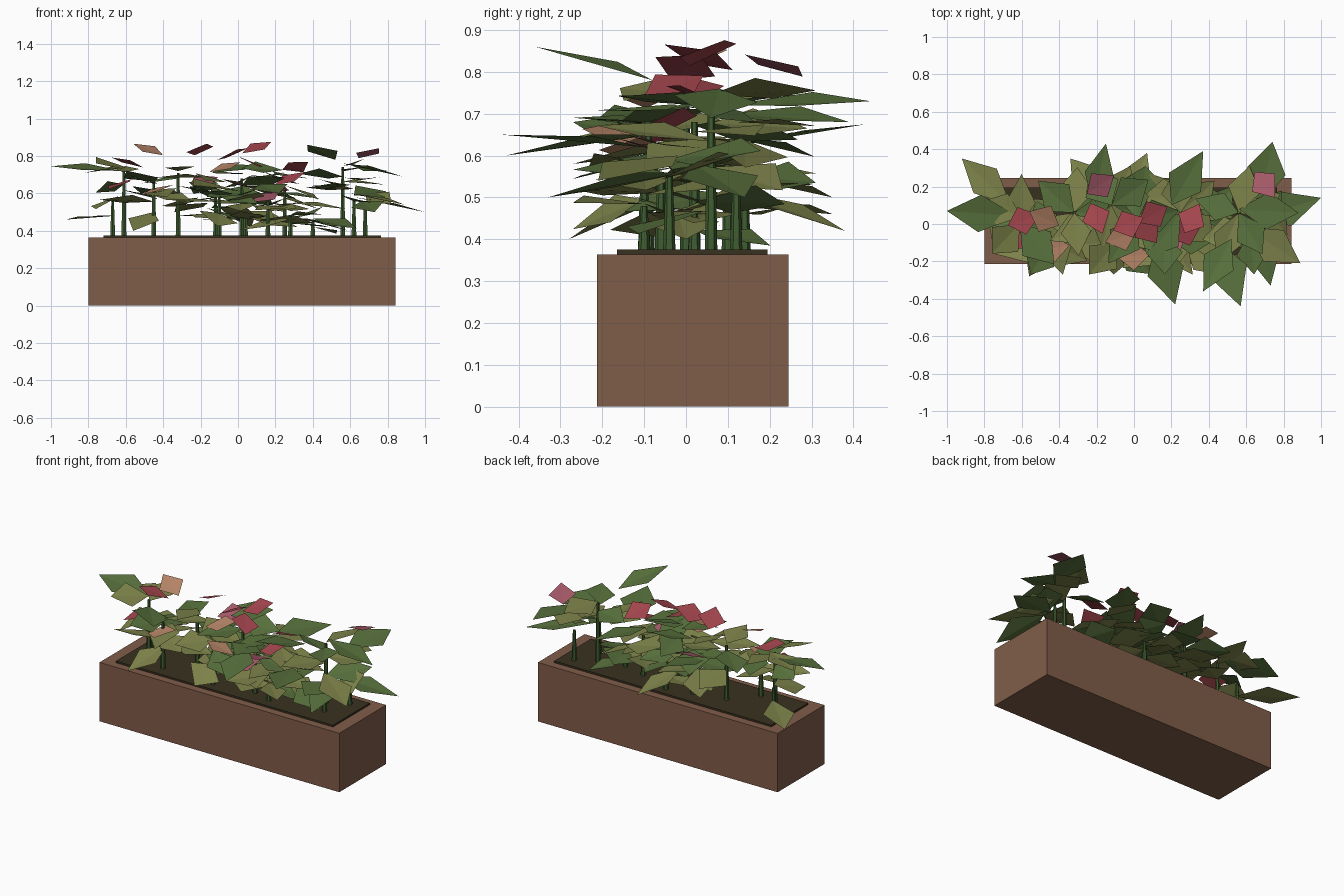
import bpy, bmesh, math, random
from mathutils import Vector

random.seed(23)


def material(name, rgb):
    m = bpy.data.materials.new(name)
    m.diffuse_color = (*rgb, 1)
    return m


BOX = material("terracotta brown", (0.217, 0.109, 0.066))
SOIL = material("dark soil", (0.04, 0.031, 0.014))
STEM = material("stem green", (0.05, 0.11, 0.03))
GREEN = material("leaf green", (0.098, 0.165, 0.046))
OLIVE = material("olive leaf", (0.205, 0.225, 0.068))
RED = material("petal red", (0.37, 0.06, 0.075))
PINK = material("petal pink", (0.38, 0.10, 0.14))
PEACH = material("petal peach", (0.48, 0.24, 0.14))


def finish(name, bm, mats):
    me = bpy.data.meshes.new(name)
    bm.to_mesh(me)
    bm.free()
    for m in mats:
        me.materials.append(m)
    ob = bpy.data.objects.new(name, me)
    bpy.context.collection.objects.link(ob)
    return ob


def block(bm, x0, x1, y0, y1, z0, z1):
    vs = bmesh.ops.create_cube(bm, size=1)["verts"]
    for v in vs:
        v.co = Vector((x0 if v.co.x < 0 else x1, y0 if v.co.y < 0 else y1,
                       z0 if v.co.z < 0 else z1))


def leaf(bm, base, tip, width, mat, fold=0.01, roll=0.02):
    """Kite leaf folded along its midrib, facing up."""
    base, tip = Vector(base), Vector(tip)
    side = (tip - base).cross(Vector((0, 0, 1))).normalized() * width / 2
    mid = base.lerp(tip, random.uniform(0.42, 0.55))
    lift = Vector((0, 0, fold))
    twist = Vector((0, 0, random.uniform(-roll, roll)))
    b, t, r, l = [bm.verts.new(p) for p in
                  (base, tip, mid + side + lift + twist, mid - side + lift - twist)]
    for tri in ((b, r, t), (b, t, l)):
        f = bm.faces.new(tri)
        f.normal_update()
        if f.normal.z < 0:
            f.normal_flip()
        f.material_index = mat


# Planter box
bm = bmesh.new()
block(bm, -0.798, 0.842, -0.213, 0.245, 0, 0.364)
finish("planter_box", bm, [BOX])

# Soil bed
bm = bmesh.new()
block(bm, -0.72, 0.765, -0.165, 0.195, 0.35, 0.375)
finish("soil_bed", bm, [SOIL])

# Plants: x, y, stem top, lowest leaf height, highest leaf height, filler leaves
PLANTS = [
    (-0.67, 0.10, 0.56, 0.55, 0.60, 1), (-0.61, 0.00, 0.72, 0.60, 0.76, 5),
    (-0.45, -0.09, 0.66, 0.54, 0.70, 5), (-0.32, 0.06, 0.71, 0.54, 0.74, 5),
    (-0.12, 0.10, 0.60, 0.46, 0.73, 8), (-0.10, -0.10, 0.58, 0.45, 0.66, 7),
    (0.02, 0.02, 0.68, 0.47, 0.75, 9), (0.04, 0.14, 0.55, 0.44, 0.66, 5),
    (0.16, -0.06, 0.56, 0.43, 0.69, 8), (0.25, 0.06, 0.62, 0.45, 0.73, 8),
    (0.28, -0.10, 0.48, 0.43, 0.56, 6), (0.40, 0.02, 0.46, 0.41, 0.50, 4),
    (0.56, 0.06, 0.74, 0.62, 0.76, 5), (0.62, -0.04, 0.56, 0.54, 0.64, 3),
    (0.68, 0.12, 0.56, 0.56, 0.72, 2),
]
bm = bmesh.new()
for x, y, top, *_ in PLANTS:
    vs = bmesh.ops.create_cone(bm, segments=6, radius1=0.015, radius2=0.008,
                               depth=top - 0.37, cap_ends=True)["verts"]
    bmesh.ops.translate(bm, verts=vs, vec=(x, y, (top + 0.37) / 2))
finish("stems", bm, [STEM])

# Outer leaves that set the silhouette: base, tip, width
OUTER_GREEN = [
    (-0.62, 0.04, 0.72, -1.0, 0.07, 0.745, 0.20), (0.67, 0.10, 0.72, 0.74, 0.44, 0.73, 0.21),
    (-0.22, 0.10, 0.62, -0.15, 0.43, 0.675, 0.16), (0.12, -0.08, 0.65, 0.22, -0.43, 0.60, 0.20),
    (0.45, -0.10, 0.62, 0.57, -0.44, 0.65, 0.21), (0.52, -0.08, 0.78, 0.37, -0.36, 0.86, 0.18),
    (0.20, 0.10, 0.70, 0.37, 0.39, 0.68, 0.20), (0.62, 0.02, 0.58, 1.0, 0.14, 0.50, 0.19),
    (0.56, 0.08, 0.76, 0.88, 0.06, 0.69, 0.20), (0.66, 0.0, 0.56, 0.73, -0.33, 0.50, 0.18),
]
OUTER_OLIVE = [
    (-0.66, 0.10, 0.48, -0.92, 0.35, 0.46, 0.18), (0.60, -0.02, 0.60, 0.89, -0.21, 0.54, 0.20),
    (-0.16, 0.12, 0.55, -0.34, 0.35, 0.50, 0.18), (-0.05, 0.10, 0.52, 0.07, 0.38, 0.42, 0.17),
    (-0.45, -0.05, 0.50, -0.56, -0.28, 0.40, 0.18), (-0.45, 0.0, 0.62, -0.38, -0.27, 0.58, 0.18),
    (-0.60, 0.04, 0.74, -0.82, 0.12, 0.71, 0.18), (0.36, -0.02, 0.46, 0.59, 0.0, 0.40, 0.18),
]
bm = bmesh.new()
for mat, rows in ((0, OUTER_GREEN), (1, OUTER_OLIVE)):
    for r in rows:
        leaf(bm, r[0:3], r[3:6], r[6], mat)

# Filler leaves fanned around every stem
for x, y, top, low, high, n in PLANTS:
    turn = random.uniform(0, 6.28)
    for i in range(n):
        a = turn + i * 2.4
        z = low + (high - low) * (i + 0.5) / n
        size = random.uniform(0.22, 0.3)
        tx = max(-0.76, min(0.82, x + size * math.cos(a)))
        ty = max(-0.27, min(0.31, y + size * math.sin(a)))
        tz = max(0.385, z + random.uniform(-0.08, 0.04))
        leaf(bm, (x, y, z), (tx, ty, tz), random.uniform(0.15, 0.21),
             0 if random.random() < 0.55 else 1, roll=0.035)
finish("leaves", bm, [GREEN, OLIVE])

# Blossoms: x, y, z, colour index, turn, tilt
FLOWERS = [
    (-0.59, 0.02, 0.765, 0, 0.3, -0.3), (-0.48, 0.03, 0.835, 2, 2.7, 0.35),
    (-0.20, 0.03, 0.835, 0, -1.2, 0.35), (-0.18, 0.21, 0.67, 1, 0.6, 0.2),
    (-0.03, 0.00, 0.81, 0, 0.4, 0.35), (0.10, 0.05, 0.845, 0, 0.5, 0.35),
    (-0.07, -0.07, 0.74, 2, 0.3, 0.3), (0.00, -0.17, 0.65, 2, 0.1, -0.3),
    (0.15, -0.13, 0.58, 1, 0.7, 0.3), (0.28, -0.04, 0.68, 0, 0.4, 0.4),
    (0.31, 0.03, 0.74, 0, 1.1, -0.3), (0.70, 0.21, 0.815, 1, -0.9, 0.3),
    (-0.63, -0.07, 0.65, 0, 0.8, 0.3), (-0.43, -0.13, 0.62, 2, 0.2, 0.3),
    (0.07, -0.03, 0.765, 0, 2.2, 0.3), (0.20, -0.1, 0.62, 1, 2.0, -0.3),
]
bm = bmesh.new()
for x, y, z, mat, turn, tilt in FLOWERS:
    d = Vector((math.cos(turn), math.sin(turn), tilt)) * 0.088
    c = Vector((x, y, z))
    leaf(bm, c - d, c + d, 0.155, mat, fold=0.004, roll=0.025)
finish("blossoms", bm, [RED, PINK, PEACH])
